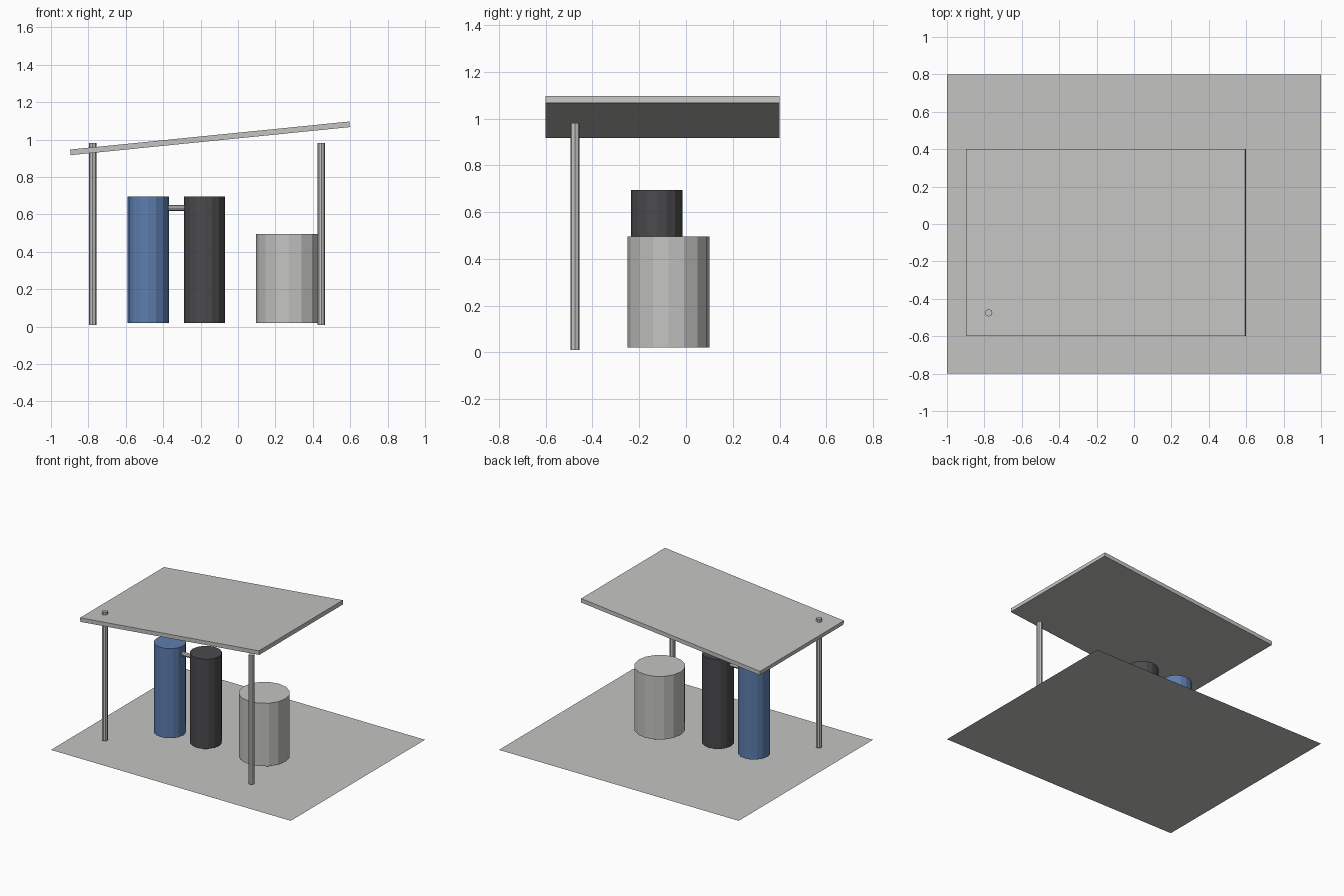
import bpy
from math import pi

cube = bpy.data.objects.get("Cube")
if cube:
    bpy.data.objects.remove(cube, do_unlink=True)


def material(name, rgb):
    m = bpy.data.materials.new(name)
    m.use_nodes = True
    m.diffuse_color = (*rgb, 1)
    m.node_tree.nodes["Principled BSDF"].inputs["Base Color"].default_value = (*rgb, 1)
    return m


grey = material("light grey", (0.55, 0.55, 0.535))
blue = material("steel blue", (0.11, 0.21, 0.43))
dark = material("charcoal", (0.07, 0.07, 0.075))


def finish(name, mat):
    ob = bpy.context.object
    ob.name = name
    ob.data.materials.append(mat)
    return ob


def upright(name, mat, x, y, radius, bottom, top, sides):
    """Vertical flat-sided cylinder with vertices on the axes."""
    bpy.ops.mesh.primitive_cylinder_add(vertices=sides, radius=radius, depth=top - bottom,
                                        location=(x, y, (bottom + top) / 2))
    return finish(name, mat)


# Ground sheet
bpy.ops.mesh.primitive_plane_add(size=1)
ground = finish("ground", grey)
ground.scale = (2, 1.6, 1)

# Sloping roof slab
bpy.ops.mesh.primitive_cube_add(size=1, location=(-0.15, -0.1, 1.007), rotation=(0, -0.1, 0))
roof = finish("roof", grey)
roof.scale = (1.5, 1, 0.03)

# Front posts
for side, x in (("right", -0.777), ("left", 0.446)):
    upright(side + "_post", grey, x, -0.475, 0.02, 0.01, 0.982, 8)

# Twin columns and the storage tank
upright("blue_column", blue, -0.48, -0.125, 0.11, 0.02, 0.695, 16)
upright("dark_column", dark, -0.18, -0.125, 0.11, 0.02, 0.695, 16)
upright("storage_tank", grey, 0.272, -0.075, 0.175, 0.02, 0.495, 16)

# Pipe joining the two columns
bpy.ops.mesh.primitive_cylinder_add(vertices=8, radius=0.016, depth=0.2,
                                    location=(-0.33, -0.125, 0.635), rotation=(0, pi / 2, 0))
finish("connecting_pipe", grey)
